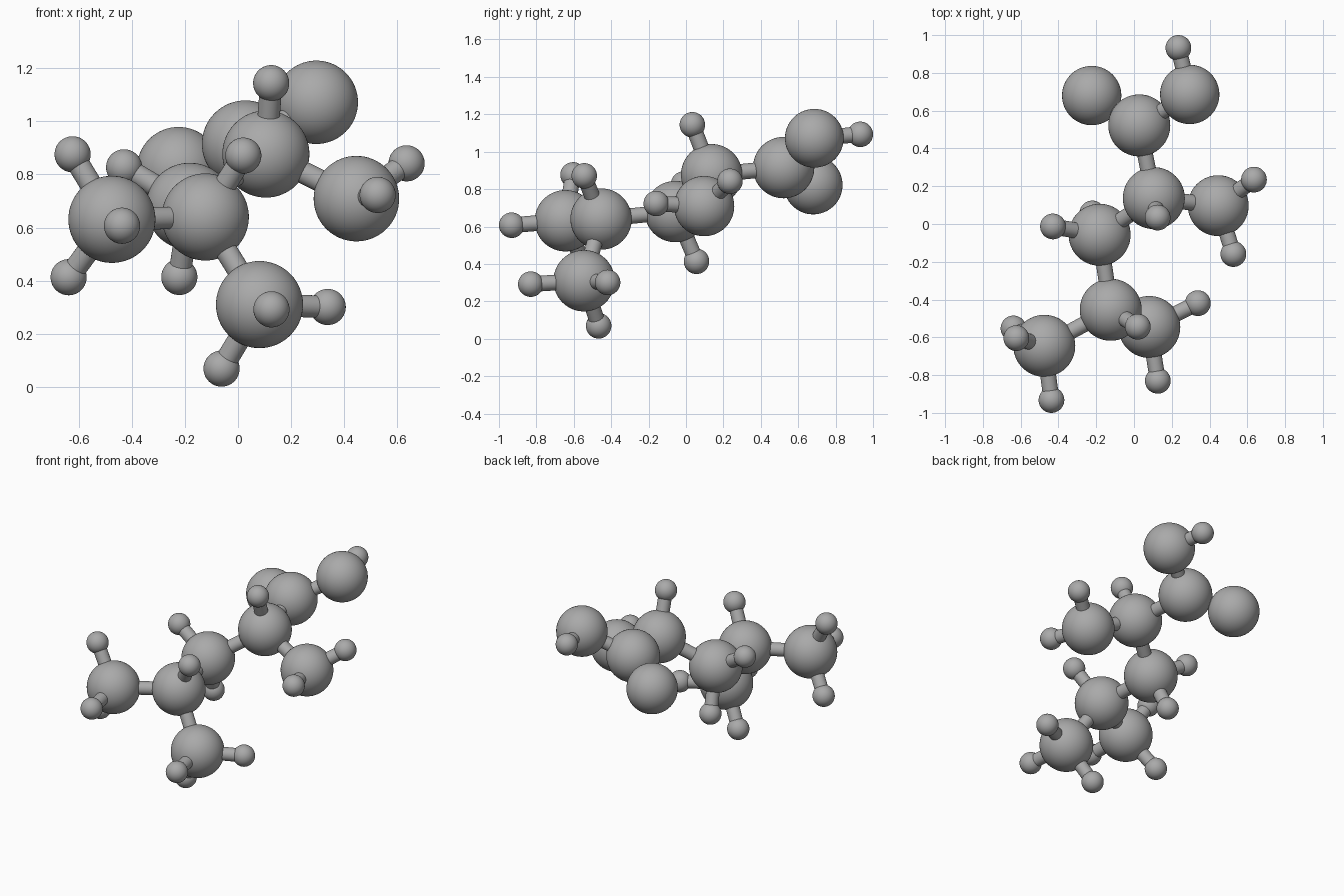
import bpy
from mathutils import Vector

cube = bpy.data.objects.get("Cube")
if cube:
    bpy.data.objects.remove(cube, do_unlink=True)

# One plain grey for everything
grey = bpy.data.materials.new("plain grey")
grey.use_nodes = True
colour = (0.4, 0.4, 0.4, 1)
grey.diffuse_color = colour
grey.node_tree.nodes["Principled BSDF"].inputs["Base Color"].default_value = colour

CARBON, NITROGEN, OXYGEN, HYDROGEN, BOND = 0.164, 0.161, 0.157, 0.068, 0.042

# Large atoms: name -> (radius, centre)
atoms = {
    "left_methyl_carbon": (CARBON, (-0.475, -0.645, 0.631)),
    "branch_carbon": (CARBON, (-0.123, -0.454, 0.640)),
    "lower_methyl_carbon": (CARBON, (0.081, -0.545, 0.310)),
    "chain_carbon": (CARBON, (-0.182, -0.057, 0.680)),
    "central_carbon": (CARBON, (0.105, 0.137, 0.877)),
    "acid_carbon": (CARBON, (0.028, 0.522, 0.915)),
    "amine_nitrogen": (NITROGEN, (0.446, 0.097, 0.709)),
    "double_oxygen": (OXYGEN, (-0.224, 0.680, 0.822)),
    "hydroxyl_oxygen": (OXYGEN, (0.295, 0.686, 1.072)),
}

# Bonds of the skeleton
skeleton = [
    ("left_methyl_carbon", "branch_carbon"),
    ("lower_methyl_carbon", "branch_carbon"),
    ("branch_carbon", "chain_carbon"),
    ("chain_carbon", "central_carbon"),
    ("central_carbon", "amine_nitrogen"),
    ("central_carbon", "acid_carbon"),
    ("acid_carbon", "double_oxygen"),
    ("acid_carbon", "hydroxyl_oxygen"),
]

# Hydrogens, listed under the atom that carries them
hydrogens = {
    "left_methyl_carbon": [(-0.437, -0.932, 0.607), (-0.623, -0.604, 0.876),
                           (-0.638, -0.553, 0.413)],
    "branch_carbon": [(0.020, -0.544, 0.871)],
    "lower_methyl_carbon": [(0.126, -0.830, 0.292), (0.338, -0.419, 0.301),
                            (-0.062, -0.467, 0.069)],
    "chain_carbon": [(-0.429, -0.013, 0.827), (-0.221, 0.056, 0.414)],
    "central_carbon": [(0.125, 0.034, 1.144)],
    "amine_nitrogen": [(0.526, -0.159, 0.723), (0.635, 0.235, 0.842)],
    "hydroxyl_oxygen": [(0.235, 0.932, 1.093)],
}


def finish(name):
    obj = bpy.context.object
    obj.name = name
    obj.data.materials.append(grey)
    bpy.ops.object.shade_smooth_by_angle()


def ball(name, radius, centre):
    bpy.ops.mesh.primitive_uv_sphere_add(segments=64, ring_count=32,
                                         radius=radius, location=centre)
    finish(name)


def rod(name, start, end):
    start, end = Vector(start), Vector(end)
    axis = end - start
    bpy.ops.mesh.primitive_cylinder_add(vertices=32, radius=BOND, depth=axis.length,
                                        location=(start + end) / 2,
                                        rotation=axis.to_track_quat("Z", "Y").to_euler())
    finish(name)


for name, (radius, centre) in atoms.items():
    ball(name, radius, centre)

for a, b in skeleton:
    rod(f"bond_{a}_to_{b}", atoms[a][1], atoms[b][1])

for parent, places in hydrogens.items():
    for i, place in enumerate(places, 1):
        ball(f"{parent}_hydrogen_{i}", HYDROGEN, place)
        rod(f"{parent}_hydrogen_bond_{i}", atoms[parent][1], place)
